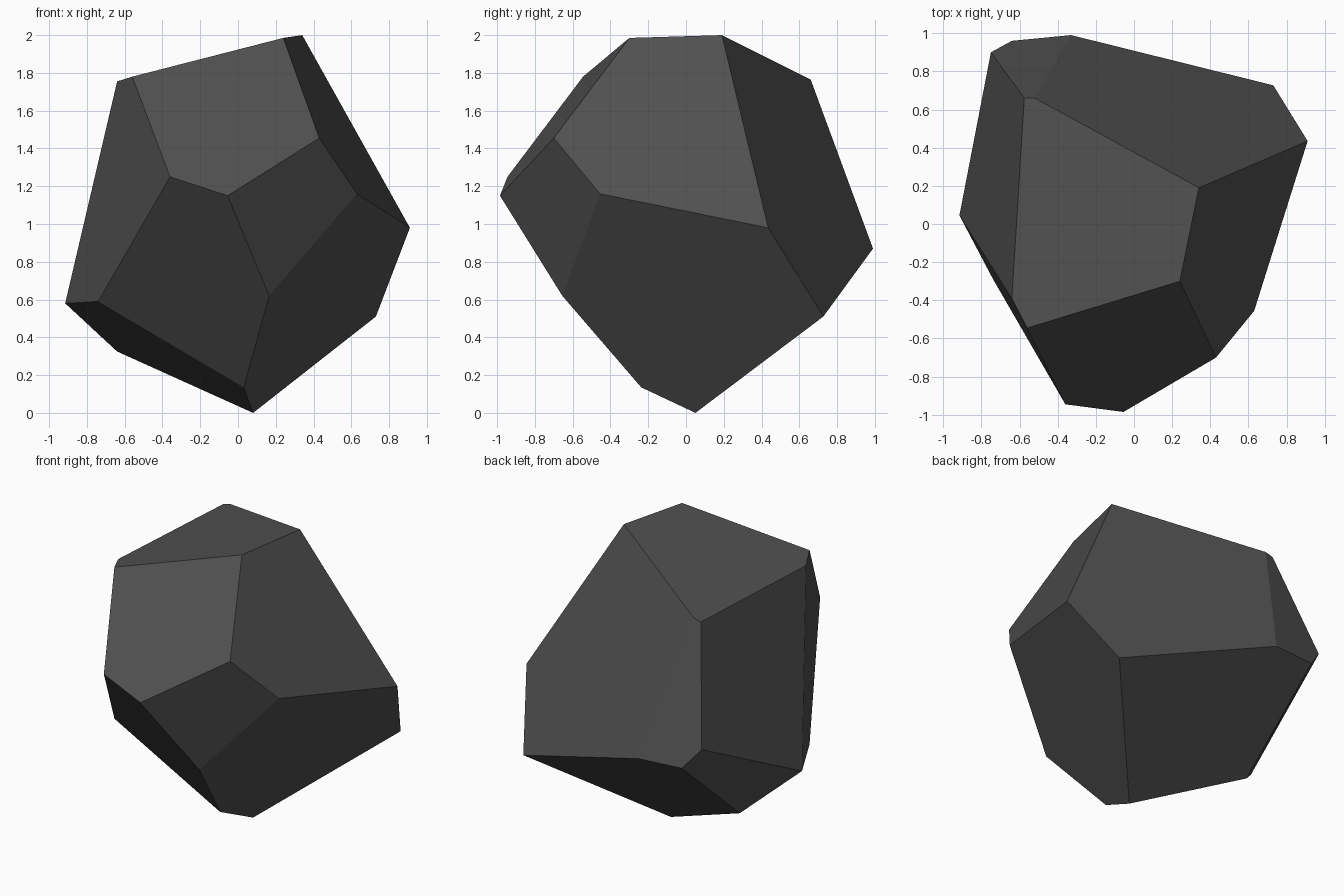
import bpy
import bmesh
import math

default_cube = bpy.data.objects.get("Cube")
if default_cube:
    bpy.data.objects.remove(default_cube, do_unlink=True)


def make_material(name, colour):
    material = bpy.data.materials.new(name)
    material.use_nodes = True
    material.diffuse_color = colour
    material.node_tree.nodes["Principled BSDF"].inputs["Base Color"].default_value = colour
    return material


def make_faceted_hull(name, corner_groups, material):
    """Wrap the corners in a convex shell and merge coplanar triangles into flat facets."""
    bm = bmesh.new()
    for group in corner_groups.values():
        for corner in group:
            bm.verts.new(corner)
    bmesh.ops.convex_hull(bm, input=bm.verts[:])
    bmesh.ops.dissolve_limit(bm, angle_limit=math.radians(6),
                             verts=bm.verts[:], edges=bm.edges[:])
    bmesh.ops.recalc_face_normals(bm, faces=bm.faces[:])
    mesh = bpy.data.meshes.new(name)
    bm.to_mesh(mesh)
    bm.free()
    mesh.materials.append(material)
    mesh.shade_flat()
    rock = bpy.data.objects.new(name, mesh)
    bpy.context.scene.collection.objects.link(rock)
    return rock


# Corners where the chipped facets meet, grouped by region of the stone
corners = {
    "sloping_top": [(.34, .19, 2), (.24, -.3, 1.985), (-.56, -.545, 1.78),
                    (-.64, -.39, 1.755), (-.575, .66, 1.75), (-.52, .66, 1.765)],
    "front_ridge": [(-.36, -.945, 1.25), (-.055, -.985, 1.15),
                    (.43, -.7, 1.455), (.63, -.455, 1.16)],
    "left_side": [(.91, .435, .98), (.73, .727, .51)],
    "back": [(-.33, .99, .87), (-.64, .96, .875), (-.75, .9, 1.01)],
    "right_side": [(-.915, .045, .58), (-.74, -.287, .59)],
    "underside": [(.165, -.655, .62), (.03, -.237, .135),
                  (.08, .05, 0), (-.64, .33, .325)],
}

# Single faceted stone
charcoal = make_material("charcoal stone", (.08, .08, .08, 1))
make_faceted_hull("rock", corners, charcoal)
